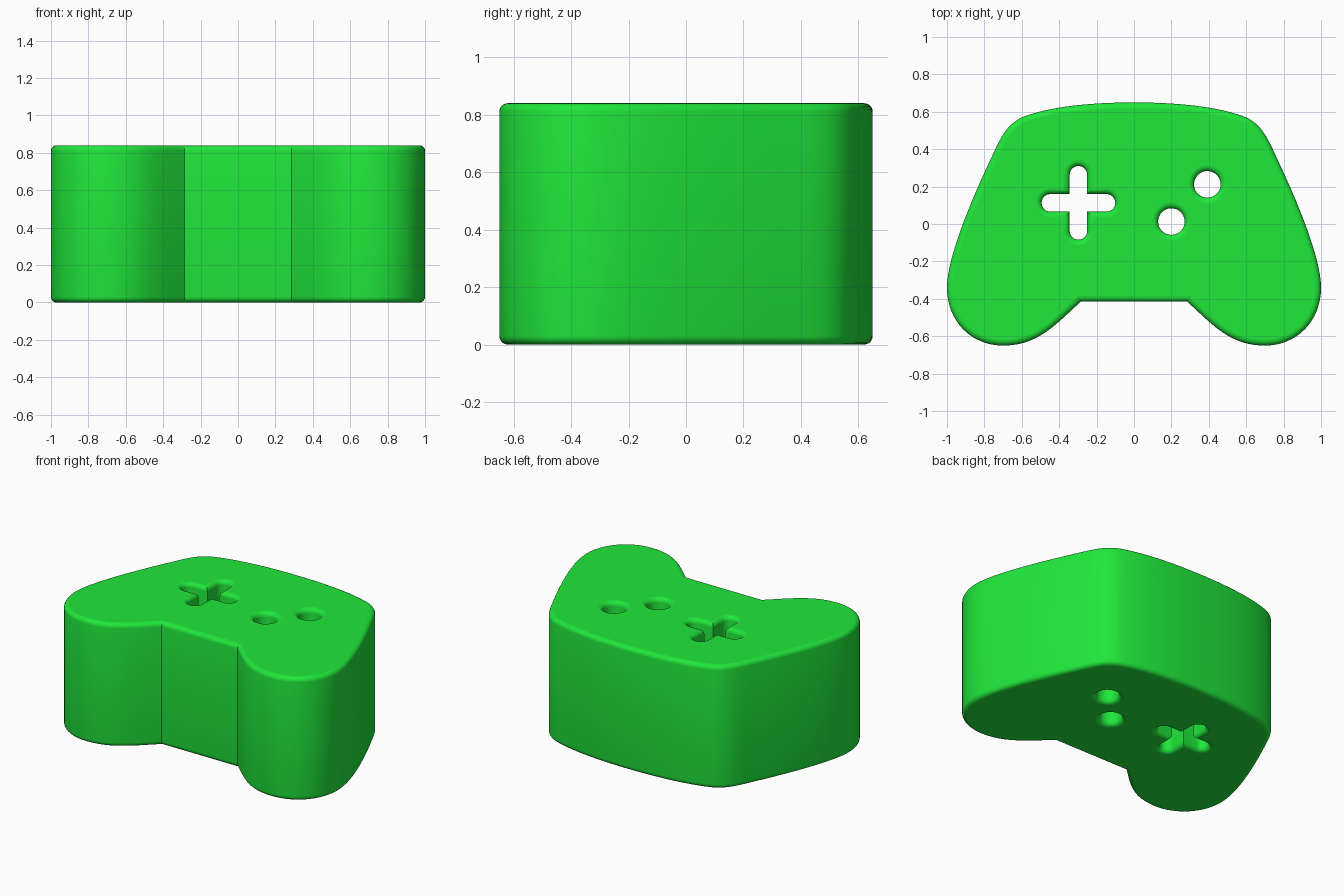
import bpy, bmesh
from math import sin, cos, pi, radians
from mathutils import Vector
from mathutils.geometry import interpolate_bezier

if "Cube" in bpy.data.objects:
    bpy.data.objects.remove(bpy.data.objects["Cube"])

HEIGHT, ROUND, STEPS = 0.84, 0.03, 5


def V(x, y):
    return Vector((x, y))


def body_outline():
    # right half as bezier segments, from the back middle to the front notch
    segs = [
        [(0, .65), (.22, .65), (.45, .63), (.60, .57)],
        [(.60, .57), (.68, .53), (.71, .47), (.76, .36)],
        [(.76, .36), (.87, .13), (1, -.18), (1, -.34)],
        [(1, -.34), (1, -.52), (.87, -.65), (.70, -.65)],
        [(.70, -.65), (.52, -.65), (.43, -.55), (.285, -.415)],
    ]
    right = []
    for seg in segs:
        right += interpolate_bezier(*[V(*p) for p in seg], 17)[:-1]
    right.append(V(.285, -.415))
    left = [V(-p.x, p.y) for p in right[1:]]
    return left + right[::-1]  # counter-clockwise


def round_hole(cx, cy, r, n=40):
    return [V(cx + r * cos(-2 * pi * i / n), cy + r * sin(-2 * pi * i / n)) for i in range(n)]


def cross_hole(cx, cy, arm, w, n=12):
    pts = []
    for q in range(4):
        tip = [V(w, w)]
        tip += [V(arm - w + w * cos(a), w * sin(a))
                for a in (pi / 2 - pi * i / n for i in range(n + 1))]
        c, s = cos(-q * pi / 2), sin(-q * pi / 2)
        pts += [V(cx + p.x * c - p.y * s, cy + p.x * s + p.y * c) for p in tip]
    return pts  # clockwise


def inset(loop, d):
    # move every point d to the left of travel, with mitred corners
    out = []
    for i, p in enumerate(loop):
        a = (p - loop[i - 1]).normalized()
        b = (loop[(i + 1) % len(loop)] - p).normalized()
        na, nb = V(-a.y, a.x), V(-b.y, b.x)
        out.append(p + (na + nb) * d / (1 + na.dot(nb)))
    return out


# rounded edge profile, bottom to top: (inset, z)
arc = [(ROUND * (1 - cos(a)), ROUND * (1 - sin(a)))
       for a in (pi / 2 * i / STEPS for i in range(STEPS, -1, -1))]
profile = arc + [(d, HEIGHT - z) for d, z in reversed(arc)]

loops = [
    body_outline(),
    cross_hole(-.297, .113, .197, .047),
    round_hole(.392, .212, .071),
    round_hole(.20, .013, .071),
]

# walls of the body and its holes
bm = bmesh.new()
rims = ([], [])
for loop in loops:
    rings = [[bm.verts.new((p.x, p.y, z)) for p in inset(loop, d)] for d, z in profile]
    n = len(loop)
    for lo, hi in zip(rings, rings[1:]):
        for i in range(n):
            j = (i + 1) % n
            bm.faces.new((lo[i], lo[j], hi[j], hi[i])).smooth = True
    for rim, ring in zip(rims, (rings[0], rings[-1])):
        rim += [bm.edges.get((ring[i], ring[(i + 1) % n])) for i in range(n)]

# flat bottom and top
for rim, up in zip(rims, (-1, 1)):
    bmesh.ops.triangle_fill(bm, edges=rim, use_beauty=True, normal=(0, 0, up))
    for e in rim:
        e.smooth = False
bmesh.ops.recalc_face_normals(bm, faces=bm.faces)

mesh = bpy.data.meshes.new("controller_body")
bm.to_mesh(mesh)
bm.free()
body = bpy.data.objects.new("controller_body", mesh)
bpy.context.collection.objects.link(body)
bpy.context.view_layer.objects.active = body
body.select_set(True)
bpy.ops.object.shade_smooth_by_angle(angle=radians(30))

green = bpy.data.materials.new("green")
green.diffuse_color = (0.014, 0.80, 0.043, 1)
green.use_nodes = True
green.node_tree.nodes["Principled BSDF"].inputs["Base Color"].default_value = green.diffuse_color
mesh.materials.append(green)
